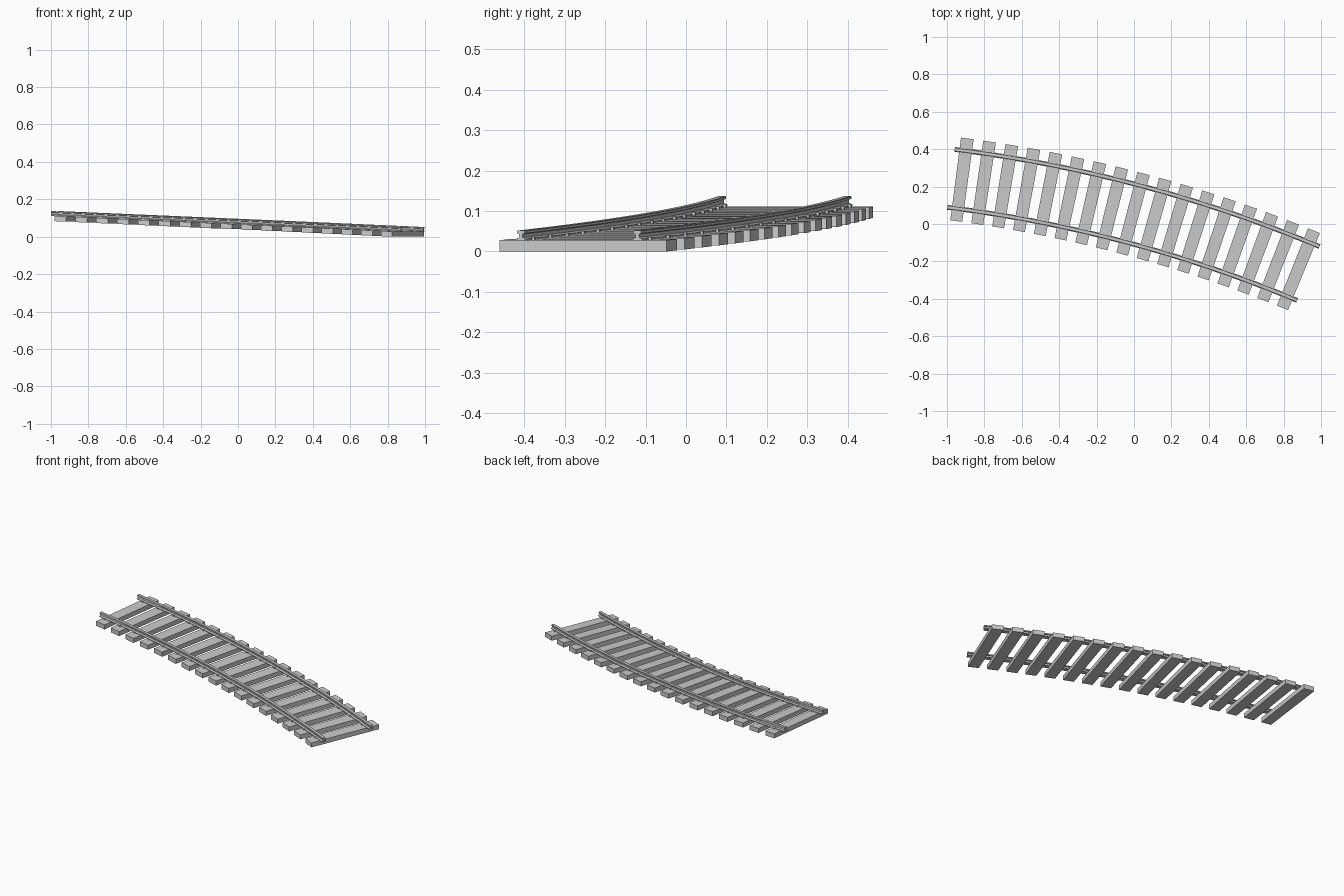
import bpy, bmesh, math
from mathutils import Vector

if "Cube" in bpy.data.objects:
    bpy.data.objects.remove(bpy.data.objects["Cube"])

# Track layout: a curved, gently descending arc
LENGTH = 1.983
START, END = math.radians(7.15), math.radians(22.65)
RADIUS = LENGTH / (END - START)
X0, Y0 = -0.9785, 0.244
SLEEPERS = 17
STEP = LENGTH / SLEEPERS
SLEEPER_W, SLEEPER_L, SLEEPER_H = 0.066, 0.446, 0.028
HALF_GAUGE = 0.156
SLOPE = 0.043
LOW = LENGTH - STEP / 2 + SLEEPER_W / 2   # where the underside reaches z = 0


def bend(s, t, z):
    """Track coordinates (along, across, up) to world space."""
    a = START + s / RADIUS
    return Vector((X0 + RADIUS * (math.sin(a) - math.sin(START)) + t * math.sin(a),
                   Y0 + RADIUS * (math.cos(a) - math.cos(START)) + t * math.cos(a),
                   z + SLOPE * (LOW - s)))


def finish(name, bm):
    bmesh.ops.recalc_face_normals(bm, faces=bm.faces)
    mesh = bpy.data.meshes.new(name)
    bm.to_mesh(mesh)
    bm.free()
    obj = bpy.data.objects.new(name, mesh)
    bpy.context.collection.objects.link(obj)
    return obj


def add_box(bm, s, t, z, ds, dt, dz):
    """Box centred on s, t and standing on z."""
    verts = bmesh.ops.create_cube(bm, size=1)["verts"]
    for v in verts:
        v.co = bend(s + v.co.x * ds, t + v.co.y * dt, z + (v.co.z + 0.5) * dz)


def rail(name, t):
    # I-shaped section: foot, web, head
    half = [(0.0130, 0.0), (0.0130, 0.004), (0.0045, 0.008), (0.0045, 0.016),
            (0.0100, 0.018), (0.0100, 0.0235), (0.0080, 0.025)]
    section = half + [(-x, z) for x, z in reversed(half)]
    bm = bmesh.new()
    rings = []
    for i in range(SLEEPERS * 2 + 1):
        s = i * STEP / 2
        rings.append([bm.verts.new(bend(s, t + x, SLEEPER_H + z)) for x, z in section])
    n = len(section)
    for a, b in zip(rings, rings[1:]):
        for k in range(n):
            bm.faces.new((a[k], a[(k + 1) % n], b[(k + 1) % n], b[k]))
    bm.faces.new(rings[0])
    bm.faces.new(rings[-1])
    finish(name, bm)


# Rails
rail("outer_rail", HALF_GAUGE)
rail("inner_rail", -HALF_GAUGE)

# Sleepers, each with staggered spikes on both sides of each rail
spikes = bmesh.new()
for i in range(SLEEPERS):
    s = (i + 0.5) * STEP
    bm = bmesh.new()
    add_box(bm, s, 0, 0, SLEEPER_W, SLEEPER_L, SLEEPER_H)
    finish(f"sleeper_{i + 1:02d}", bm)
    for t in (-HALF_GAUGE, HALF_GAUGE):
        for side in (-1, 1):
            add_box(spikes, s + side * 0.013, t + side * 0.015, SLEEPER_H - 0.002,
                    0.009, 0.009, 0.009)
finish("rail_spikes", spikes)
